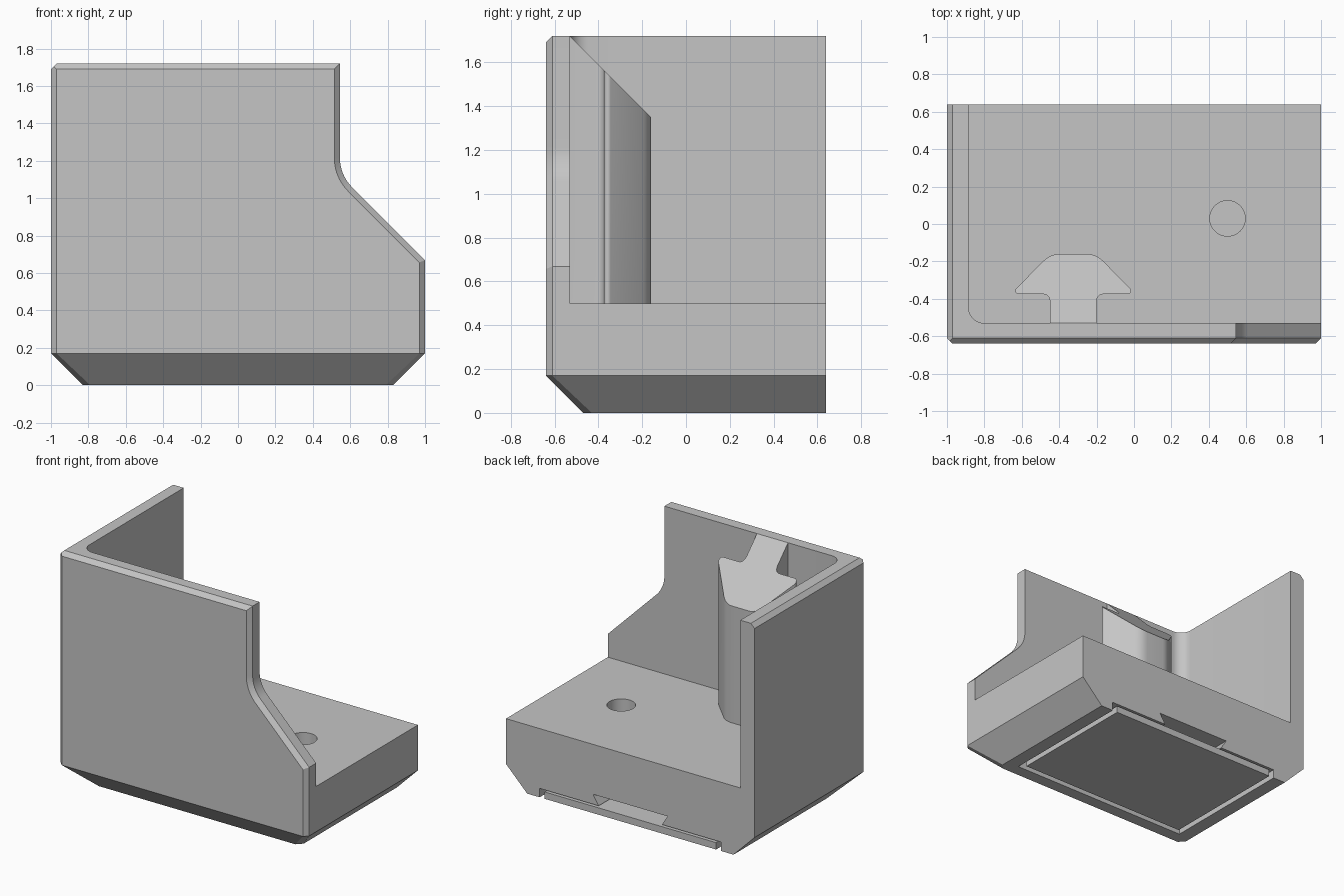
import bpy, bmesh
from math import cos, sin, pi, radians
from mathutils import Vector

if "Cube" in bpy.data.objects:
    bpy.data.objects.remove(bpy.data.objects["Cube"], do_unlink=True)

grey = bpy.data.materials.new("light_grey")
grey.use_nodes = True
grey.diffuse_color = (0.56, 0.56, 0.56, 1)
grey.node_tree.nodes["Principled BSDF"].inputs["Base Color"].default_value = (0.56, 0.56, 0.56, 1)


def loft(loops):
    """Closed solid through loops that share one point count."""
    bm = bmesh.new()
    rings = [[bm.verts.new(p) for p in loop] for loop in loops]
    n = len(rings[0])
    for a, b in zip(rings, rings[1:]):
        for i in range(n):
            j = (i + 1) % n
            bm.faces.new((a[i], a[j], b[j], b[i]))
    bm.faces.new(rings[0])
    bm.faces.new(rings[-1])
    bmesh.ops.recalc_face_normals(bm, faces=bm.faces)
    return bm


def prism(points, z0, z1):
    return loft([[(x, y, z) for x, y in points] for z in (z0, z1)])


def box(x0, x1, y0, y1, z0, z1):
    return prism([(x0, y0), (x1, y0), (x1, y1), (x0, y1)], z0, z1)


def arc(cx, cy, r, a0, a1, steps=10):
    angles = [radians(a0 + (a1 - a0) * i / steps) for i in range(steps + 1)]
    return [(cx + r * cos(a), cy + r * sin(a)) for a in angles]


def trim(bm, point, normal):
    """Remove everything on the normal side of a plane and cap the cut."""
    cut = bmesh.ops.bisect_plane(bm, geom=bm.verts[:] + bm.edges[:] + bm.faces[:], dist=1e-5,
                                 plane_co=point, plane_no=normal, clear_outer=True)
    edges = [e for e in cut["geom_cut"] if isinstance(e, bmesh.types.BMEdge)]
    if edges:
        bmesh.ops.holes_fill(bm, edges=edges, sides=0)
    bmesh.ops.recalc_face_normals(bm, faces=bm.faces)


def make(name, bm):
    mesh = bpy.data.meshes.new(name)
    bm.to_mesh(mesh)
    bm.free()
    mesh.materials.append(grey)
    obj = bpy.data.objects.new(name, mesh)
    bpy.context.collection.objects.link(obj)
    return obj


def activate(obj):
    bpy.ops.object.select_all(action='DESELECT')
    obj.select_set(True)
    bpy.context.view_layer.objects.active = obj


def combine(obj, bm, operation='DIFFERENCE'):
    tool = make("helper", bm)
    tool.hide_render = True
    mod = obj.modifiers.new("shape", 'BOOLEAN')
    mod.operation, mod.solver, mod.object = operation, 'EXACT', tool
    activate(obj)
    bpy.ops.object.modifier_apply(modifier=mod.name)
    bpy.data.objects.remove(tool, do_unlink=True)


W, D, H = 1.0, 0.64, 1.72
FOOT, EDGE = 0.17, 0.03
WALL_Y, FLOOR = -0.53, 0.5

# Outer block with chamfered foot, front corners and top edges
block = box(-W, W, -D, D, 0, H)
trim(block, (0, -D, FOOT), (0, -1, -1))
trim(block, (0, -D, H - EDGE), (0, -1, 1))
trim(block, (-W, 0, H - EDGE), (-1, 0, 1))
for s in (-1, 1):
    trim(block, (s * W, 0, FOOT), (s, 0, -1))
    trim(block, (s * W, -D + EDGE, 0), (s, -1, 0))
    a = Vector((s * W, -D + EDGE, FOOT))
    b = Vector((s * (W - EDGE), -D, FOOT))
    c = Vector((s * (W - FOOT), -D + FOOT + 0.04, 0))
    normal = (b - a).cross(c - a)
    if normal.z > 0:
        normal.negate()
    trim(block, a, normal)
body = make("bracket_body", block)

# Open interior with a rounded inner corner
pocket = arc(-0.80, WALL_Y + 0.085, 0.085, 180, 270) + [(1.2, WALL_Y), (1.2, 0.8), (-0.885, 0.8)]
combine(body, prism(pocket, FLOOR, 2))


# Sloped cut-away of the front wall, flared to chamfer its front edge
def cutaway(y, grow):
    cx, cz, r = 0.765, 1.215, 0.22 + grow
    curve = arc(cx, cz, r, 180, 225)
    x, z = curve[-1]
    profile = [(cx - r, 2)] + curve + [(x + 0.7, z - 0.7), (1.5, 2)]
    return [(px, y, pz) for px, pz in profile]


combine(body, loft([cutaway(-D - EDGE, 2 * EDGE), cutaway(-D + EDGE, 0), cutaway(WALL_Y + 0.02, 0)]))

# Blind round hole in the floor
combine(body, prism(arc(0.5, 0.03, 0.095, 0, 351, 39), 0.1, 0.7))

# Bottom recess and dovetail notch, both open at the back
combine(body, box(-0.73, 0.73, -0.38, 0.8, -0.1, 0.065))
dovetail = [(-0.245, 0.05), (0.245, 0.05), (0.3, 0.137), (-0.3, 0.137)]
combine(body, loft([[(x, y, z) for x, z in dovetail] for y in (-0.3, 0.8)]))

# Mushroom-shaped hook on the front wall with a slanted top
half = [(0.125, WALL_Y - 0.01)] + arc(0.16, -0.41, 0.035, 180, 90, 6)
half += arc(0.292, -0.357, 0.018, -90, 45, 6) + arc(0.07, -0.285, 0.125, 45, 90, 6)
hook = prism([(-0.325 + x, y) for x, y in half] + [(-0.325 - x, y) for x, y in reversed(half)],
             FLOOR - 0.02, 1.9)
trim(hook, (0, WALL_Y, H), (0, 1, 1))
trim(hook, (0, 0, H), (0, 0, 1))
combine(body, hook, 'UNION')
body.data.materials.clear()
body.data.materials.append(grey)
for face in body.data.polygons:
    face.material_index = 0

# Sliding plate in the bottom recess
plate = make("bottom_plate", box(-0.69, 0.69, -0.34, D, 0, 0.05))

for obj in (body, plate):
    activate(obj)
    bpy.ops.object.shade_smooth_by_angle(angle=radians(25))
